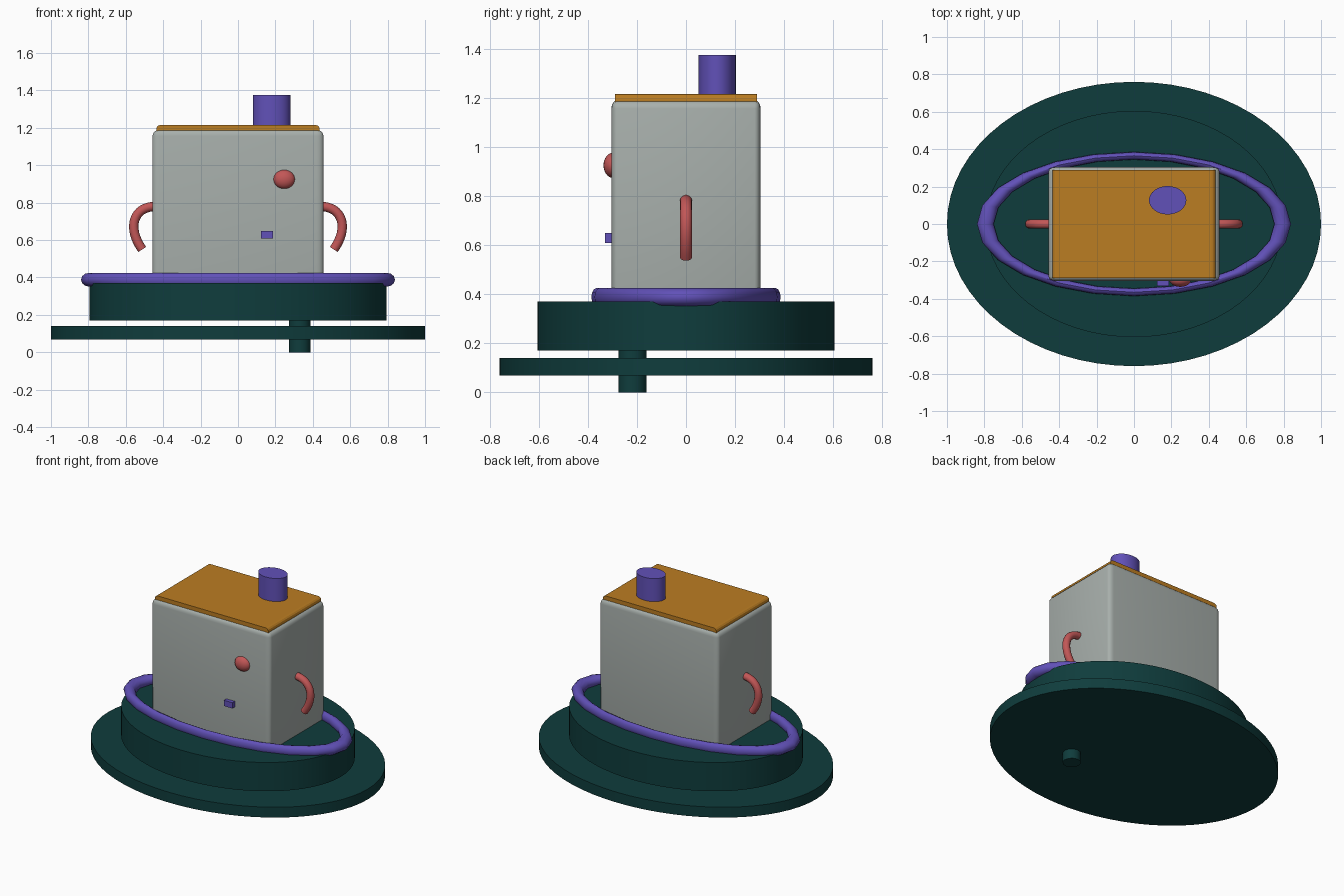
import bpy, bmesh, math
from mathutils import Vector, Matrix

if "Cube" in bpy.data.objects:
    bpy.data.objects.remove(bpy.data.objects["Cube"])


def material(name, rgb):
    m = bpy.data.materials.new(name)
    m.diffuse_color = (*rgb, 1)
    m.use_nodes = True
    m.node_tree.nodes["Principled BSDF"].inputs["Base Color"].default_value = m.diffuse_color
    return m


TEAL = material("dark teal", (0.0048, 0.046, 0.046))
GREY = material("pale grey", (0.39, 0.43, 0.41))
ORANGE = material("orange", (0.50, 0.205, 0.016))
PURPLE = material("purple", (0.12, 0.082, 0.48))
RED = material("soft red", (0.54, 0.095, 0.095))


def finish(bm, name, mat, smooth=True):
    bmesh.ops.recalc_face_normals(bm, faces=bm.faces)
    me = bpy.data.meshes.new(name)
    bm.to_mesh(me)
    bm.free()
    me.materials.append(mat)
    ob = bpy.data.objects.new(name, me)
    bpy.context.collection.objects.link(ob)
    if smooth:
        bpy.ops.object.select_all(action='DESELECT')
        ob.select_set(True)
        bpy.context.view_layer.objects.active = ob
        bpy.ops.object.shade_smooth_by_angle(angle=math.radians(40))
    return ob


def place(center, scale):
    return Matrix.Translation(center) @ Matrix.Diagonal((*scale, 1))


def cylinder(name, mat, x, y, rx, ry, z0, z1, sides):
    bm = bmesh.new()
    bmesh.ops.create_cone(bm, cap_ends=True, segments=sides, radius1=1, radius2=1, depth=1,
                          matrix=place((x, y, (z0 + z1) / 2), (rx, ry, z1 - z0)))
    return finish(bm, name, mat)


def box(name, mat, center, size, bevel=0, edge_rule=None):
    """Unit cube, optionally bevelled before it is stretched to size."""
    bm = bmesh.new()
    bmesh.ops.create_cube(bm, size=1)
    if bevel:
        edges = [e for e in bm.edges if edge_rule is None or edge_rule(e)]
        bmesh.ops.bevel(bm, geom=edges, offset=bevel, segments=4, profile=0.5, affect='EDGES')
    bm.transform(place(center, size))
    return finish(bm, name, mat, bool(bevel))


def tube(name, mat, path, radius, sides=12):
    """Tube along a path in the xz plane, closed at both ends."""
    bm = bmesh.new()
    rings = []
    side = Vector((0, 1, 0))
    for i, p in enumerate(path):
        t = (path[min(i + 1, len(path) - 1)] - path[max(i - 1, 0)]).normalized()
        n = t.cross(side)
        rings.append([bm.verts.new(p + radius * (math.cos(a) * n + math.sin(a) * side))
                      for a in (2 * math.pi * k / sides for k in range(sides))])
    for a, b in zip(rings, rings[1:]):
        for k in range(sides):
            j = (k + 1) % sides
            bm.faces.new((a[k], a[j], b[j], b[k]))
    bm.faces.new(rings[0])
    bm.faces.new(rings[-1])
    return finish(bm, name, mat)


def torus(name, mat, center, scale, minor, major_sides, minor_sides):
    bm = bmesh.new()
    rows = []
    for i in range(major_sides):
        u = 2 * math.pi * i / major_sides
        row = []
        for k in range(minor_sides):
            v = 2 * math.pi * k / minor_sides
            r = 1 + minor * math.cos(v)
            row.append(bm.verts.new((r * math.cos(u), r * math.sin(u), minor * math.sin(v))))
        rows.append(row)
    for i in range(major_sides):
        a, b = rows[i], rows[(i + 1) % major_sides]
        for k in range(minor_sides):
            j = (k + 1) % minor_sides
            bm.faces.new((a[k], b[k], b[j], a[j]))
    bm.transform(place(center, scale))
    return finish(bm, name, mat)


# Base discs and the peg joining them
cylinder("lower_disc", TEAL, 0, 0, 1.0, 0.76, 0.068, 0.14, 64)
cylinder("upper_disc", TEAL, 0, 0, 0.793, 0.605, 0.17, 0.37, 64)
cylinder("peg", TEAL, 0.33, -0.218, 0.058, 0.058, 0.0, 0.20, 12)

# Oval ring lying on the upper disc
torus("oval_ring", PURPLE, (0, 0, 0.388), (0.795, 0.365, 0.66), 0.056, 24, 12)

# Rounded body and its lid, whose long top corners are rounded
box("body", GREY, (0, 0, 0.77), (0.914, 0.608, 0.84), 0.04)
box("lid", ORANGE, (0, 0, 1.18), (0.874, 0.58, 0.07))
lid = bpy.data.objects["lid"]
bm = bmesh.new()
bm.from_mesh(lid.data)
top_sides = [e for e in bm.edges
             if abs(e.verts[0].co.x - e.verts[1].co.x) < 1e-4
             and min(v.co.z for v in e.verts) > 1.2]
bmesh.ops.bevel(bm, geom=top_sides, offset=0.022, segments=3, profile=0.5, affect='EDGES')
bm.to_mesh(lid.data)
bm.free()

# Chimney
cylinder("chimney", PURPLE, 0.18, 0.127, 0.10, 0.076, 1.19, 1.375, 32)

# Curved side handles
ctrl = [Vector(p) for p in ((0.44, 0, 0.78), (0.56, 0, 0.78), (0.595, 0, 0.665), (0.512, 0, 0.55))]
for side_name, s in (("left", -1), ("right", 1)):
    path = []
    for i in range(17):
        t = i / 16
        p = sum((w * c for w, c in zip(((1 - t) ** 3, 3 * t * (1 - t) ** 2,
                                        3 * t * t * (1 - t), t ** 3), ctrl)), Vector())
        path.append(Vector((s * p.x, 0, p.z)))
    tube(side_name + "_handle", RED, path, 0.025)

# Round knob and small square button on the front
bm = bmesh.new()
bmesh.ops.create_uvsphere(bm, u_segments=24, v_segments=14, radius=1,
                          matrix=place((0.247, -0.298, 0.925), (0.058, 0.038, 0.051)))
finish(bm, "front_knob", RED)
box("front_button", PURPLE, (0.156, -0.311, 0.629), (0.064, 0.04, 0.04))
